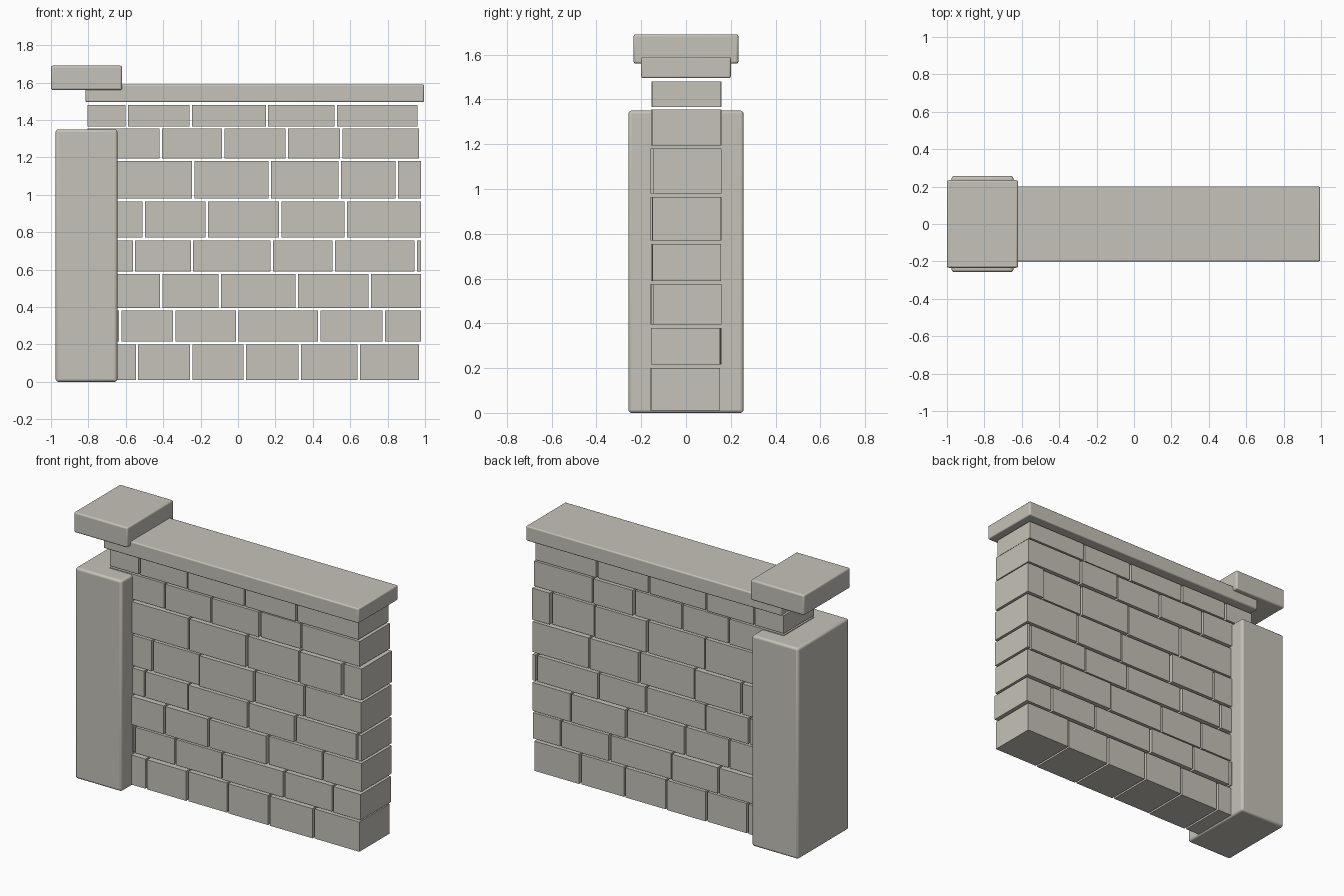
import bpy
import random

random.seed(4)
GAP = 0.0065      # half of the open joint between neighbouring bricks
HALF_DEPTH = 0.153

cube = bpy.data.objects.get("Cube")
if cube:
    bpy.data.objects.remove(cube, do_unlink=True)

stone = bpy.data.materials.new("warm grey stone")
stone.use_nodes = True
colour = (0.56, 0.54, 0.48, 1)
stone.diffuse_color = colour
stone.node_tree.nodes["Principled BSDF"].inputs["Base Color"].default_value = colour


def block(name, xs, ys, zs, bevel, segments=1):
    """Stone block between pairs of limits, with eased edges."""
    bpy.ops.mesh.primitive_cube_add(size=1)
    obj = bpy.context.object
    obj.name = name
    spans = (xs, ys, zs)
    for v in obj.data.vertices:
        v.co = [lo if c < 0 else hi for c, (lo, hi) in zip(v.co, spans)]
    obj.data.materials.append(stone)
    if bevel:
        mod = obj.modifiers.new("eased edges", "BEVEL")
        mod.width = bevel
        mod.segments = segments
        bpy.ops.object.shade_smooth_by_angle()
    return obj


# Pillar and the two capping slabs
block("pillar", (-0.975, -0.645), (-0.257, 0.257), (0, 1.35), 0.014, 3)
block("pillar_cap", (-1.0, -0.62), (-0.234, 0.234), (1.56, 1.69), 0.01, 3)
block("wall_coping", (-0.815, 0.995), (-0.2, 0.2), (1.495, 1.59), 0.008, 3)

# Brick courses: bottom, top, then the joint positions from end to end
courses = [
    (0.01, 0.20, [-0.81, -0.54, -0.25, 0.035, 0.33, 0.645, 0.975]),
    (0.215, 0.38, [-0.81, -0.63, -0.34, -0.005, 0.435, 0.78, 0.985]),
    (0.395, 0.575, [-0.81, -0.41, -0.097, 0.315, 0.705, 0.985]),
    (0.59, 0.755, [-0.81, -0.556, -0.246, 0.18, 0.513, 0.95, 0.985]),
    (0.77, 0.965, [-0.81, -0.503, -0.167, 0.225, 0.577, 0.985]),
    (0.98, 1.18, [-0.81, -0.24, 0.17, 0.543, 0.848, 0.985]),
    (1.195, 1.355, [-0.81, -0.413, -0.08, 0.26, 0.552, 0.975]),
    (1.365, 1.48, [-0.81, -0.595, -0.252, 0.155, 0.523, 0.965]),
]
for row, (low, high, joints) in enumerate(courses, 1):
    for col, (a, b) in enumerate(zip(joints, joints[1:]), 1):
        shift = random.uniform(-0.007, 0.007)
        block(f"brick_row{row}_{col}", (a + GAP, b - GAP),
              (shift - HALF_DEPTH, shift + HALF_DEPTH), (low, high), 0)
